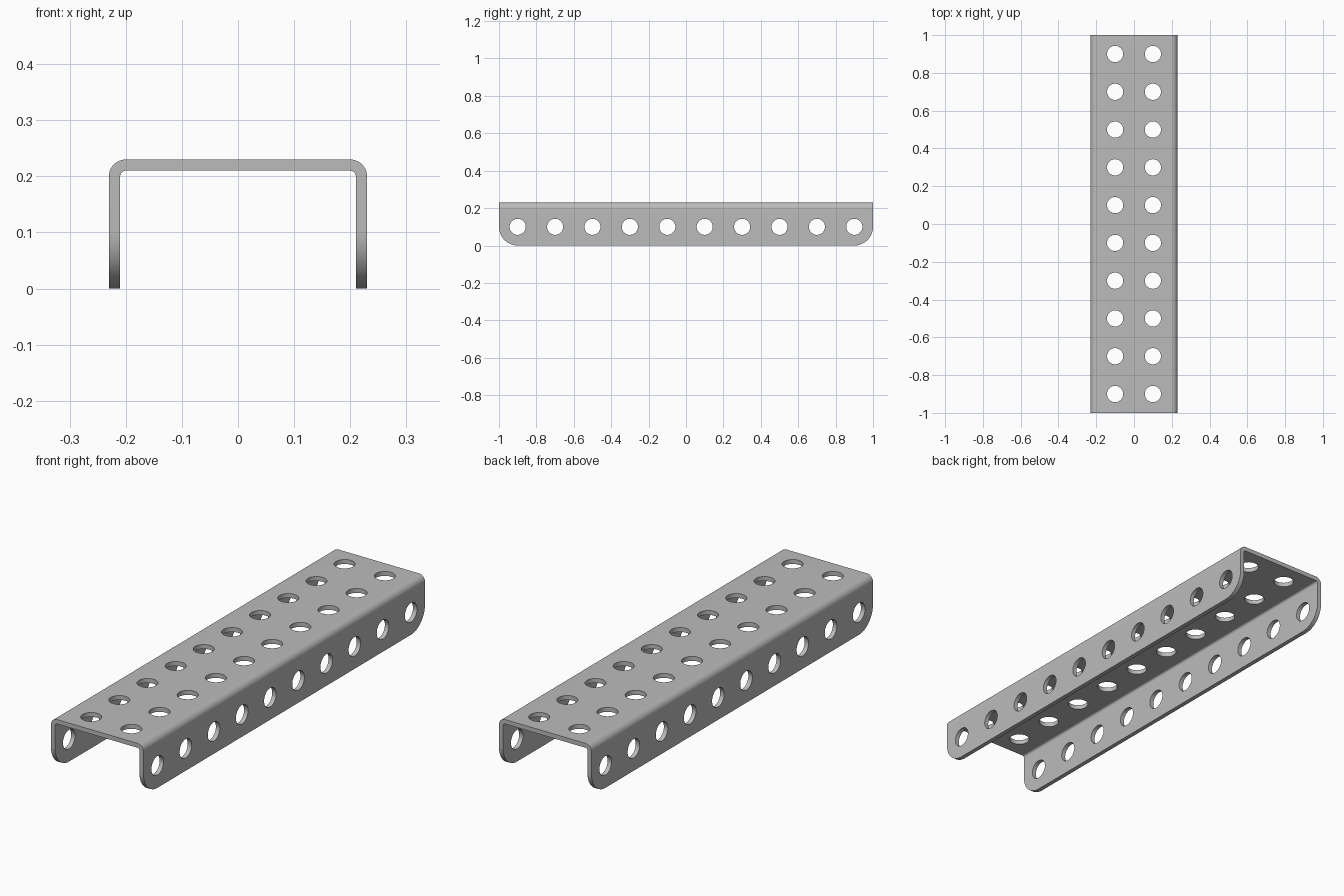
import bpy, bmesh
from math import sin, cos, pi, radians
from mathutils import Matrix, Vector

cube = bpy.data.objects.get("Cube")
if cube:
    bpy.data.objects.remove(cube, do_unlink=True)

HALF_W, HEIGHT, HALF_L, THICK = 0.23, 0.23, 1.0, 0.02
BEND, CORNER, HOLE_R, PITCH = 0.03, 0.1, 0.043, 0.2


def arc(cx, cz, r, a0, a1, n):
    steps = [radians(a0 + (a1 - a0) * i / n) for i in range(n + 1)]
    return [(cx + r * cos(a), cz + r * sin(a)) for a in steps]


def prism(name, points, depth):
    """Closed solid from an outline, extruded by the depth vector."""
    bm = bmesh.new()
    face = bm.faces.new([bm.verts.new(p) for p in points])
    ext = bmesh.ops.extrude_face_region(bm, geom=[face])
    moved = [v for v in ext["geom"] if isinstance(v, bmesh.types.BMVert)]
    bmesh.ops.translate(bm, verts=moved, vec=depth)
    bmesh.ops.recalc_face_normals(bm, faces=bm.faces)
    return finish(name, bm)


def finish(name, bm):
    mesh = bpy.data.meshes.new(name)
    bm.to_mesh(mesh)
    bm.free()
    obj = bpy.data.objects.new(name, mesh)
    bpy.context.collection.objects.link(obj)
    return obj


def boolean(target, cutter, operation):
    mod = target.modifiers.new(operation.title(), "BOOLEAN")
    mod.object, mod.operation, mod.solver = cutter, operation, "EXACT"
    bpy.context.view_layer.objects.active = target
    bpy.ops.object.modifier_apply(modifier=mod.name)
    bpy.data.objects.remove(cutter, do_unlink=True)


# Folded sheet: outer half, then inner half of the section, mirrored across x
cx, cz = HALF_W - BEND, HEIGHT - BEND
outer = [(HALF_W, 0)] + arc(cx, cz, BEND, 0, 90, 10)
inner = [(HALF_W - THICK, 0)] + arc(cx, cz, BEND - THICK, 0, 90, 10)
mirror = lambda pts: [(-x, z) for x, z in pts]
section = outer + mirror(outer)[::-1] + mirror(inner) + inner[::-1]
channel = prism("channel", [(x, -HALF_L, z) for x, z in section], Vector((0, 2 * HALF_L, 0)))

# Rounded lower corners of both flanges
side = [(-HALF_L, HEIGHT + 0.1), *arc(CORNER - HALF_L, CORNER, CORNER, 180, 270, 16),
        *arc(HALF_L - CORNER, CORNER, CORNER, 270, 360, 16), (HALF_L, HEIGHT + 0.1)]
outline = prism("flange_outline", [(-0.5, y, z) for y, z in side], Vector((1, 0, 0)))
boolean(channel, outline, "INTERSECT")

# Rows of holes through the web and the flanges
bm = bmesh.new()
for i in range(10):
    y = (i - 4.5) * PITCH
    across = Matrix.Translation((0, y, 0.1)) @ Matrix.Rotation(pi / 2, 4, "Y")
    places = [(across, 0.6)]
    places += [(Matrix.Translation((x, y, HEIGHT)), 0.1) for x in (-0.1, 0.1)]
    for matrix, depth in places:
        bmesh.ops.create_cone(bm, cap_ends=True, segments=40, radius1=HOLE_R,
                              radius2=HOLE_R, depth=depth, matrix=matrix)
boolean(channel, finish("hole_cutters", bm), "DIFFERENCE")

# Bare metal
metal = bpy.data.materials.new("grey metal")
metal.use_nodes = True
colour = (0.5, 0.5, 0.5, 1)
metal.diffuse_color = colour
metal.node_tree.nodes["Principled BSDF"].inputs["Base Color"].default_value = colour
channel.data.materials.clear()
channel.data.materials.append(metal)

bpy.ops.object.select_all(action="DESELECT")
channel.select_set(True)
bpy.context.view_layer.objects.active = channel
bpy.ops.object.shade_smooth_by_angle(angle=radians(30))
